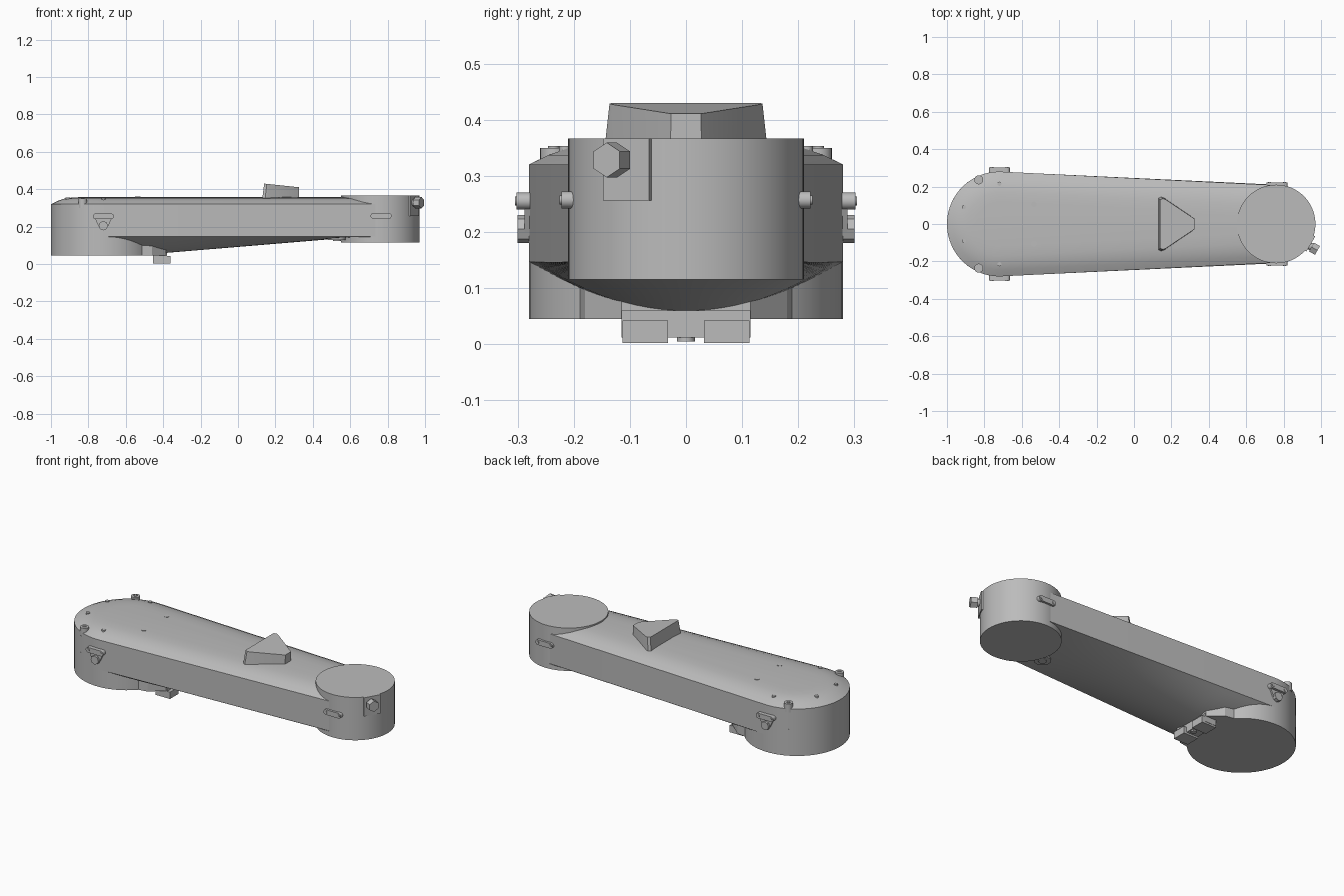
import bpy, bmesh, math
from mathutils import Matrix, Vector

cube = bpy.data.objects.get("Cube")
if cube:
    bpy.data.objects.remove(cube, do_unlink=True)

grey = bpy.data.materials.new("plain grey")
grey.use_nodes = True
grey.diffuse_color = (0.5, 0.5, 0.5, 1)
grey.node_tree.nodes["Principled BSDF"].inputs["Base Color"].default_value = (0.5, 0.5, 0.5, 1)

BIG_X, BIG_R = -0.72, 0.28
SMALL_X, SMALL_R = 0.76, 0.21


def finish(name, bm, matrix=None, angle=30):
    bmesh.ops.recalc_face_normals(bm, faces=bm.faces)
    me = bpy.data.meshes.new(name)
    bm.to_mesh(me)
    bm.free()
    if matrix:
        me.transform(matrix)
    me.materials.append(grey)
    ob = bpy.data.objects.new(name, me)
    bpy.context.collection.objects.link(ob)
    bpy.ops.object.select_all(action="DESELECT")
    ob.select_set(True)
    bpy.context.view_layer.objects.active = ob
    bpy.ops.object.shade_smooth_by_angle(angle=math.radians(angle))
    return ob


def loft(name, rings, matrix=None, caps=(True, True), angle=30):
    """Skin a stack of closed rings of points."""
    bm = bmesh.new()
    loops = [[bm.verts.new(p) for p in ring] for ring in rings]
    n = len(loops[0])
    for a, b in zip(loops, loops[1:]):
        for i in range(n):
            j = (i + 1) % n
            bm.faces.new((a[i], a[j], b[j], b[i]))
    if caps[0]:
        bm.faces.new(loops[0])
    if caps[1]:
        bm.faces.new(loops[-1])
    return finish(name, bm, matrix, angle)


def circle(r, z, n, x=0, y=0):
    return [(x + r * math.cos(math.tau * i / n), y + r * math.sin(math.tau * i / n), z) for i in range(n)]


def cylinder(name, r, z0, z1, x=0, y=0, n=96, matrix=None):
    return loft(name, [circle(r, z0, n, x, y), circle(r, z1, n, x, y)], matrix)


def prism(name, outline, z0, z1, matrix=None):
    return loft(name, [[(x, y, z) for x, y in outline] for z in (z0, z1)], matrix)


def box(name, x0, x1, y0, y1, z0, z1, matrix=None):
    return prism(name, [(x0, y0), (x1, y0), (x1, y1), (x0, y1)], z0, z1, matrix)


def capsule(x0, r0, x1, r1, z, n=48):
    """Tapered capsule outline around two circles on the x axis."""
    tilt = math.acos((r0 - r1) / (x1 - x0))
    pts = []
    for x, r, a, b in ((x1, r1, -tilt, tilt), (x0, r0, tilt, math.tau - tilt)):
        for i in range(n + 1):
            t = a + (b - a) * i / n
            pts.append((x + r * math.cos(t), r * math.sin(t), z))
    return pts


def half_width(x):
    return BIG_R + (SMALL_R - BIG_R) * (x - BIG_X) / (SMALL_X - BIG_X)


# Arm shell with crowned top
steps = [(0, 0.146), (0, 0.32), (0.035, 0.337), (0.07, 0.349), (0.11, 0.355), (0.16, 0.358)]
loft("arm_shell",
     [capsule(BIG_X, BIG_R - d, SMALL_X, SMALL_R - 0.003 - d, z) for d, z in steps],
     caps=(False, True), angle=22)

# Curved belly, deepest next to the large end
bm = bmesh.new()
rows = []
for i in range(25):
    x = -0.70 + 1.44 * i / 24
    depth = min(0.09, max(0.002, 0.146 - (0.06 + 0.083 * (x + 0.38))))
    rows.append([bm.verts.new((x, half_width(x) * t, 0.146 - depth * (1 - t * t)))
                 for t in [k / 12 - 1 for k in range(25)]])
for a, b in zip(rows, rows[1:]):
    for k in range(24):
        bm.faces.new((a[k], a[k + 1], b[k + 1], b[k]))
finish("arm_belly", bm)

# End drums
cylinder("large_drum", BIG_R, 0.045, 0.2, BIG_X)
cylinder("small_drum", SMALL_R, 0.115, 0.366, SMALL_X)

# Flange and connector under the large drum
prism("connector_flange", [(-0.52, -0.19), (-0.46, -0.18), (-0.385, -0.115),
                           (-0.385, 0.115), (-0.46, 0.18), (-0.52, 0.19)], 0.045, 0.1)
box("connector_body", -0.455, -0.38, -0.115, 0.115, 0.012, 0.06)
for side, name in ((1, "left"), (-1, "right")):
    ys = sorted((side * 0.032, side * 0.113))
    box(f"connector_jaw_{name}", -0.455, -0.362, *ys, 0.002, 0.042)
cylinder("connector_stud", 0.016, 0.005, 0.03, -0.4, 0, 24)

# Triangular pointer on top, with a sloping upper face
half = [(0.325, 0.028), (0.16, 0.14), (0.145, 0.145), (0.13, 0.138)]
plan = half + [(x, -y) for x, y in reversed(half)]
base = [(x, y, 0.35) for x, y in plan]
top = [(0.14 + (x - 0.13) * 0.95, y * 0.94, 0.43 - 0.1 * (x - 0.13)) for x, y in plan]
loft("pointer", [base, top])

# Underside boss
cylinder("belly_boss", 0.045, 0.128, 0.155, 0.53, -0.1, 32)
cylinder("belly_boss_pin", 0.022, 0.124, 0.13, 0.53, -0.1, 24)


def side_frame(x, z, side):
    """Local x along the arm, local y up, local z outwards from the side."""
    out = Vector((0, side, 0))
    along = Vector((side * -1, 0, 0))
    m = Matrix((along, Vector((0, 0, 1)), out)).transposed().to_4x4()
    return Matrix.Translation((x, 0, z)) @ m


# Parts mirrored on both flanks
for side, name in ((1, "left"), (-1, "right")):
    for end, x, z, face, out in (("large", -0.72, 0.255, 0.27, 0.302),
                                 ("small", 0.765, 0.257, 0.2, 0.222)):
        m = side_frame(x, z, side)
        loft(f"{end}_bar_{name}", [capsule(-0.041, 0.015, 0.041, 0.01499, h, 12) for h in (face, out)], m)
        for k in (-1, 1):
            cylinder(f"{end}_bar_screw_{name}", 0.008, out, out + 0.003, 0.04 * k, 0, 16, m)
    m = side_frame(-0.72, 0.255, side)
    prism(f"bracket_web_{name}", [(-0.05, 0), (-0.025, -0.055), (0.025, -0.055), (0.05, 0)], 0.26, 0.288, m)
    cylinder(f"side_knob_{name}", 0.025, 0.27, 0.3, 0, -0.05, 8, m)

    # Lugs and small screws on the crown
    y = side * 0.236
    cylinder(f"top_lug_{name}", 0.024, 0.3, 0.349, -0.83, y, 24)
    cylinder(f"top_lug_pin_{name}", 0.01, 0.345, 0.353, -0.83, y, 16)
    for sx, sy, sz, r in ((-0.535, 0.105, 0.359, 0.015), (-0.72, 0.215, 0.352, 0.011),
                          (-0.91, 0.09, 0.354, 0.011)):
        cylinder(f"top_screw_{name}", r, 0.33, sz + 0.001, sx, side * sy, 16)

# Latch plate and hexagonal bolt on the small drum
turn = Matrix.Translation((SMALL_X, 0, 0)) @ Matrix.Rotation(math.radians(-30), 4, "Z")
box("latch_plate", 0.19, 0.214, -0.047, 0.047, 0.256, 0.366, turn)
axis = turn @ Matrix.Translation((0, -0.012, 0.328)) @ Matrix.Rotation(math.pi / 2, 4, "Y")
cylinder("latch_shank", 0.02, 0.2, 0.235, n=24, matrix=axis)
cylinder("latch_bolt", 0.031, 0.225, 0.262, n=6, matrix=axis)
